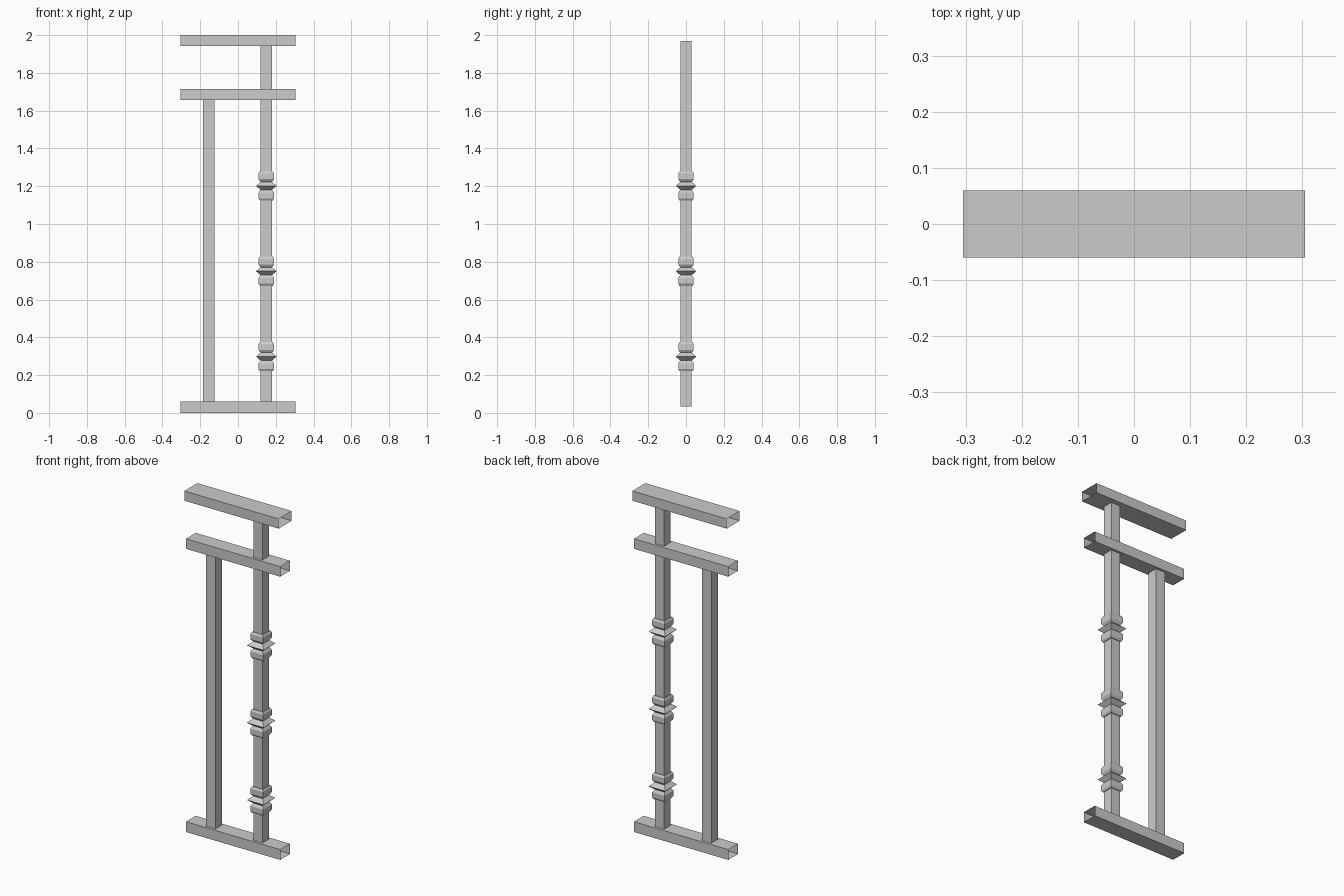
import bpy, bmesh
from mathutils import Vector

if "Cube" in bpy.data.objects:
    bpy.data.objects.remove(bpy.data.objects["Cube"])


def sweep_square(name, rings):
    """Skin a list of four-cornered rings, leaving both ends open."""
    bm = bmesh.new()
    loops = [[bm.verts.new(p) for p in ring] for ring in rings]
    for a, b in zip(loops, loops[1:]):
        for i in range(4):
            j = (i + 1) % 4
            bm.faces.new((a[i], a[j], b[j], b[i]))
    bmesh.ops.recalc_face_normals(bm, faces=bm.faces[:])
    mesh = bpy.data.meshes.new(name)
    bm.to_mesh(mesh)
    bm.free()
    obj = bpy.data.objects.new(name, mesh)
    bpy.context.collection.objects.link(obj)
    return obj


CORNERS = [(-1, -1), (1, -1), (1, 1), (-1, 1)]


def rail(name, z0, z1, half_depth, half_len=0.305):
    zc, hz = (z0 + z1) / 2, (z1 - z0) / 2
    return sweep_square(name, [[Vector((x, a * half_depth, zc + b * hz)) for a, b in CORNERS]
                               for x in (-half_len, half_len)])


def upright(name, x, profile):
    """Square section about a vertical axis; profile = (half width, z)."""
    return sweep_square(name, [[Vector((x + a * r, b * r, z)) for a, b in CORNERS]
                               for r, z in profile])


# Horizontal open-ended box rails
rail("bottom_rail", 0.0, 0.06, 0.045)
rail("middle_rail", 1.656, 1.715, 0.045)
rail("top_rail", 1.943, 2.0, 0.06)

# Vertical posts running into the rails
upright("short_post", -0.155, [(0.03, 0.035), (0.03, 1.686)])
upright("tall_post", 0.15, [(0.03, 0.035), (0.03, 1.97)])

# Decorative square collars: chamfered band, pointed plate, chamfered band
half = [(0.054, 0.0), (0.03, 0.021), (0.034, 0.025), (0.042, 0.033),
        (0.042, 0.060), (0.034, 0.077), (0.03, 0.077)]
half[3:5] = [(0.041, 0.036), (0.041, 0.066)]
collar = [(r, -z) for r, z in reversed(half[1:])] + half
for i, zc in enumerate((0.298, 0.75, 1.202)):
    upright(f"collar_{i + 1}", 0.15, [(r, zc + z) for r, z in collar])
